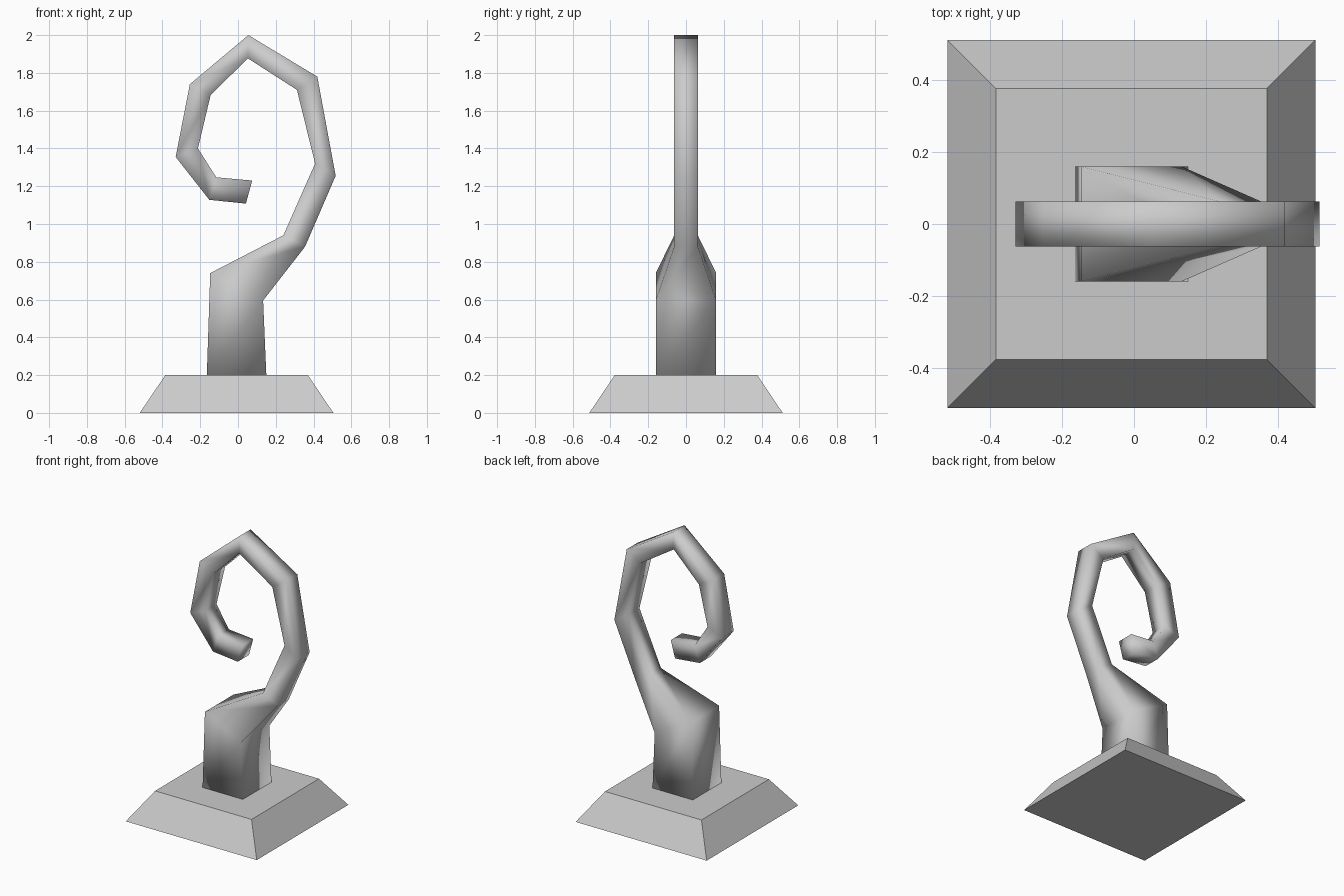
import bpy, bmesh

if "Cube" in bpy.data.objects:
    bpy.data.objects.remove(bpy.data.objects["Cube"], do_unlink=True)

grey = bpy.data.materials.new("light grey")
colour = (0.6, 0.6, 0.6, 1)
grey.use_nodes = True
grey.diffuse_color = colour
grey.node_tree.nodes["Principled BSDF"].inputs["Base Color"].default_value = colour


def loft(name, sections, smooth):
    """Bridge four-sided sections, each given as (x, z), (x, z), half depth."""
    bm = bmesh.new()
    rings = []
    for (xa, za), (xb, zb), d in sections:
        corners = ((xa, -d, za), (xb, -d, zb), (xb, d, zb), (xa, d, za))
        rings.append([bm.verts.new(c) for c in corners])
    for low, high in zip(rings, rings[1:]):
        for i in range(4):
            j = (i + 1) % 4
            bm.faces.new((low[i], low[j], high[j], high[i]))
    bm.faces.new(rings[0][::-1])
    bm.faces.new(rings[-1])
    bmesh.ops.recalc_face_normals(bm, faces=bm.faces[:])
    for face in bm.faces:
        face.smooth = smooth
    mesh = bpy.data.meshes.new(name)
    bm.to_mesh(mesh)
    bm.free()
    mesh.materials.append(grey)
    obj = bpy.data.objects.new(name, mesh)
    bpy.context.collection.objects.link(obj)
    return obj


# Square plinth with sloped sides
loft("plinth", [((-0.52, 0), (0.505, 0), 0.512),
                ((-0.385, 0.2), (0.37, 0.2), 0.377)], False)

# Thick stem narrowing into a curled hook: inner edge, outer edge, half depth
thick, thin = 0.16, 0.0625
loft("curled_stem", [
    ((-0.165, 0.2), (0.15, 0.2), thick),
    ((-0.147, 0.74), (0.133, 0.595), thick),
    ((0.24, 0.94), (0.355, 0.88), thin),
    ((0.408, 1.32), (0.517, 1.255), thin),
    ((0.312, 1.71), (0.42, 1.78), thin),
    ((0.052, 1.877), (0.055, 2.0), thin),
    ((-0.145, 1.682), (-0.255, 1.74), thin),
    ((-0.212, 1.4), (-0.33, 1.355), thin),
    ((-0.115, 1.247), (-0.152, 1.128), thin),
    ((0.075, 1.23), (0.042, 1.108), thin),
], True)
